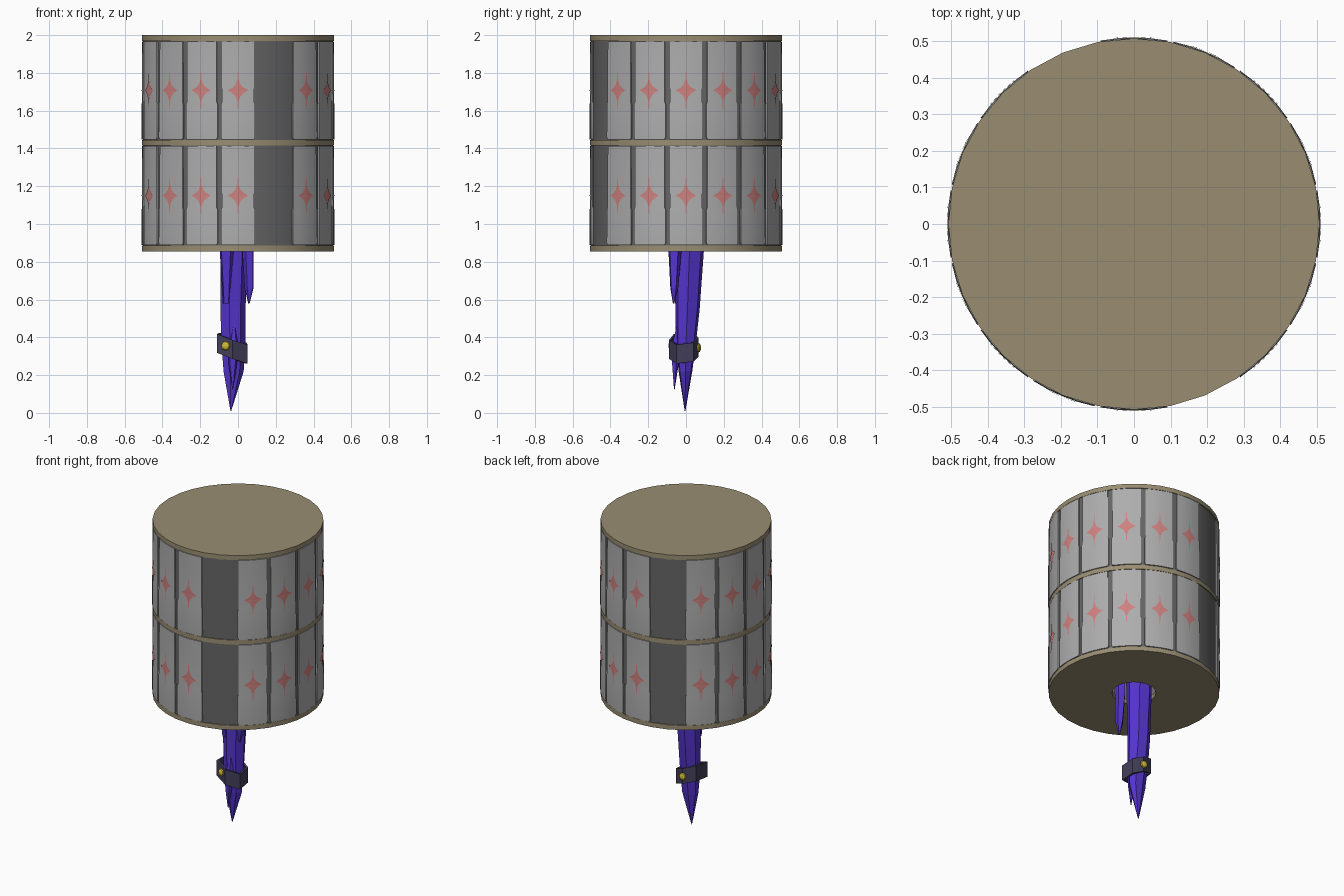
import bpy, bmesh, math
from mathutils import Vector

if "Cube" in bpy.data.objects:
    bpy.data.objects.remove(bpy.data.objects["Cube"])

def material(name, rgb):
    m = bpy.data.materials.new(name)
    m.diffuse_color = (*rgb, 1)
    m.use_nodes = True
    m.node_tree.nodes["Principled BSDF"].inputs["Base Color"].default_value = m.diffuse_color
    return m

TAN = material("wood_tan", (0.32, 0.27, 0.17))
GREY = material("panel_grey", (0.42, 0.42, 0.42))
DARK = material("wall_grey", (0.13, 0.13, 0.13))
RED = material("star_red", (0.62, 0.22, 0.21))
PURPLE = material("crystal_purple", (0.09, 0.035, 0.62))
STRAP = material("strap_dark", (0.055, 0.05, 0.10))
GOLD = material("stud_gold", (0.62, 0.50, 0.04))

def make(name, verts, faces, mat, smooth=None):
    me = bpy.data.meshes.new(name)
    me.from_pydata(verts, [], faces)
    bm = bmesh.new()
    bm.from_mesh(me)
    bmesh.ops.recalc_face_normals(bm, faces=bm.faces)
    bm.to_mesh(me)
    bm.free()
    ob = bpy.data.objects.new(name, me)
    bpy.context.collection.objects.link(ob)
    me.materials.append(mat)
    if smooth:
        bpy.ops.object.select_all(action='DESELECT')
        ob.select_set(True)
        bpy.context.view_layer.objects.active = ob
        bpy.ops.object.shade_smooth_by_angle(angle=math.radians(smooth))
    return ob

def polar(r, a, z):
    # angle measured from the front (-y) towards the right (+x)
    return (r * math.sin(a), -r * math.cos(a), z)

def loft(name, rings, mat, closed=False, smooth=None):
    # skin between rings; closed joins last ring to first, otherwise caps the ends
    n = len(rings[0])
    verts = [v for r in rings for v in r]
    k = len(rings)
    faces = []
    for i in range(k if closed else k - 1):
        a, b = i * n, ((i + 1) % k) * n
        faces += [(a + j, a + (j + 1) % n, b + (j + 1) % n, b + j) for j in range(n)]
    if not closed:
        faces += [tuple(range(n)), tuple(range((k - 1) * n, k * n))]
    return make(name, verts, faces, mat, smooth)

def circle(r, z, n=32):
    return [polar(r, 2 * math.pi * i / n, z) for i in range(n)]

# wooden discs: solid lid, ring shelf, base with a centre hole
R = 0.508
loft("lid_disc", [circle(R, 1.97), circle(R, 2.0)], TAN, smooth=30)
for name, z0, hole in (("middle_disc", 1.415, 0.13), ("base_disc", 0.855, 0.13)):
    loft(name, [circle(R, z0), circle(R, z0 + 0.03), circle(hole, z0 + 0.03), circle(hole, z0)],
         TAN, closed=True, smooth=30)

# inner drum wall behind the panels
loft("drum_wall", [circle(0.502, 0.88), circle(0.502, 1.975), circle(0.47, 1.975), circle(0.47, 0.88)],
     DARK, closed=True, smooth=30)

def panel(a0, z0, z1):
    # rows: height fraction, half angle in degrees, radius
    rows = [(0.005, 9.5, 0.497), (0.005, 9.5, 0.510), (0.03, 10.3, 0.5105), (0.36, 10.2, 0.510),
            (0.38, 9.7, 0.509), (0.995, 9.6, 0.508), (0.995, 9.6, 0.497)]
    cols = [-1, -1, -0.5, 0, 0.5, 1, 1]
    verts, faces = [], []
    for t, h, r in rows:
        for j, c in enumerate(cols):
            rr = 0.497 if j in (0, 6) else r
            verts.append(polar(rr, a0 + math.radians(h * c), z0 + (z1 - z0) * t))
    for i in range(len(rows) - 1):
        for j in range(6):
            p = i * 7 + j
            faces.append((p, p + 1, p + 8, p + 7))
    make("panel", verts, faces, GREY, 35)

def star(a0, zc):
    # four-pointed star with a long upright spike
    quarter = [(0.055, 0), (0.03, 0.014), (0.014, 0.03), (0.004, 0.055)]
    pts = quarter + [(0, 0.118)] + [(-x, z) for x, z in quarter[::-1]]
    pts += [(x, -z) for x, z in quarter[:0:-1] for x in (-x,)][::-1] + [(0, -0.118)]
    pts += [(x, -z) for x, z in quarter[:0:-1]]
    n = len(pts)
    verts = [polar(0.5122, a0 + x / 0.51, zc + z) for x, z in pts] + [polar(0.5122, a0, zc)]
    make("star_mark", verts, [(i, (i + 1) % n, n) for i in range(n)], RED)

# two rows of sixteen bays, two opposite bays left empty
for z0, z1 in ((0.885, 1.415), (1.445, 1.97)):
    for k in range(16):
        if k in (1, 9):
            continue
        a = math.radians(22.5 * k)
        panel(a, z0, z1)
        star(a, (z0 + z1) / 2)

def crystal(name, sections, n, turn=0.0):
    # sections: centre x, centre y, z, half width x, half width y
    rings = [[(cx + hx * math.cos(turn + 2 * math.pi * i / n),
               cy + hy * math.sin(turn + 2 * math.pi * i / n), z) for i in range(n)]
             for cx, cy, z, hx, hy in sections]
    loft(name, rings, PURPLE)

# faceted crystal spike with side shards
crystal("main_crystal", [(-0.025, 0.015, 1.05, 0.075, 0.085), (-0.025, 0.018, 0.85, 0.075, 0.078),
                         (-0.03, 0.008, 0.55, 0.07, 0.066), (-0.028, 0.0, 0.38, 0.067, 0.055),
                         (-0.026, -0.003, 0.22, 0.056, 0.037), (-0.038, -0.005, 0.01, 0.002, 0.002)], 7, 0.0)
crystal("side_shard", [(0.055, -0.06, 1.0, 0.032, 0.04), (0.055, -0.06, 0.85, 0.032, 0.036),
                       (0.06, -0.063, 0.66, 0.025, 0.022), (0.058, -0.066, 0.58, 0.004, 0.004)], 5, 0.5)
crystal("upper_shard", [(-0.06, -0.05, 1.0, 0.045, 0.045), (-0.06, -0.055, 0.85, 0.04, 0.038),
                        (-0.06, -0.045, 0.58, 0.02, 0.015)], 5, 0.2)
crystal("lower_shard", [(-0.02, -0.045, 0.47, 0.004, 0.004), (-0.025, -0.055, 0.34, 0.03, 0.026),
                        (-0.028, -0.058, 0.25, 0.022, 0.018), (-0.028, -0.062, 0.125, 0.002, 0.002)], 5, 0.3)

# tilted strap around the crystal
outline = [(-0.11, -0.065), (-0.03, -0.09), (0.05, -0.05), (0.045, 0.04), (-0.02, 0.066), (-0.1, 0.04)]

def strap_ring(scale, dz):
    return [(-0.03 + (x + 0.03) * scale, -0.01 + (y + 0.01) * scale,
             0.345 - 0.36 * (x + 0.03) + 0.1 * y + dz) for x, y in outline]

loft("strap", [strap_ring(1, -0.05), strap_ring(1, 0.05), strap_ring(0.85, 0.05), strap_ring(0.85, -0.05)],
     STRAP, closed=True)

# gold studs, front and back
for name, p, d in (("front_stud", (-0.065, -0.079, 0.355), (-0.3, -1, 0)),
                   ("back_stud", (-0.022, 0.066, 0.345), (0.05, 1, 0))):
    bpy.ops.mesh.primitive_uv_sphere_add(segments=8, ring_count=6, radius=0.025, location=p)
    ob = bpy.context.object
    ob.name = name
    ob.scale = (1, 1, 0.55)
    ob.rotation_euler = Vector(d).to_track_quat('Z', 'Y').to_euler()
    ob.data.materials.append(GOLD)
